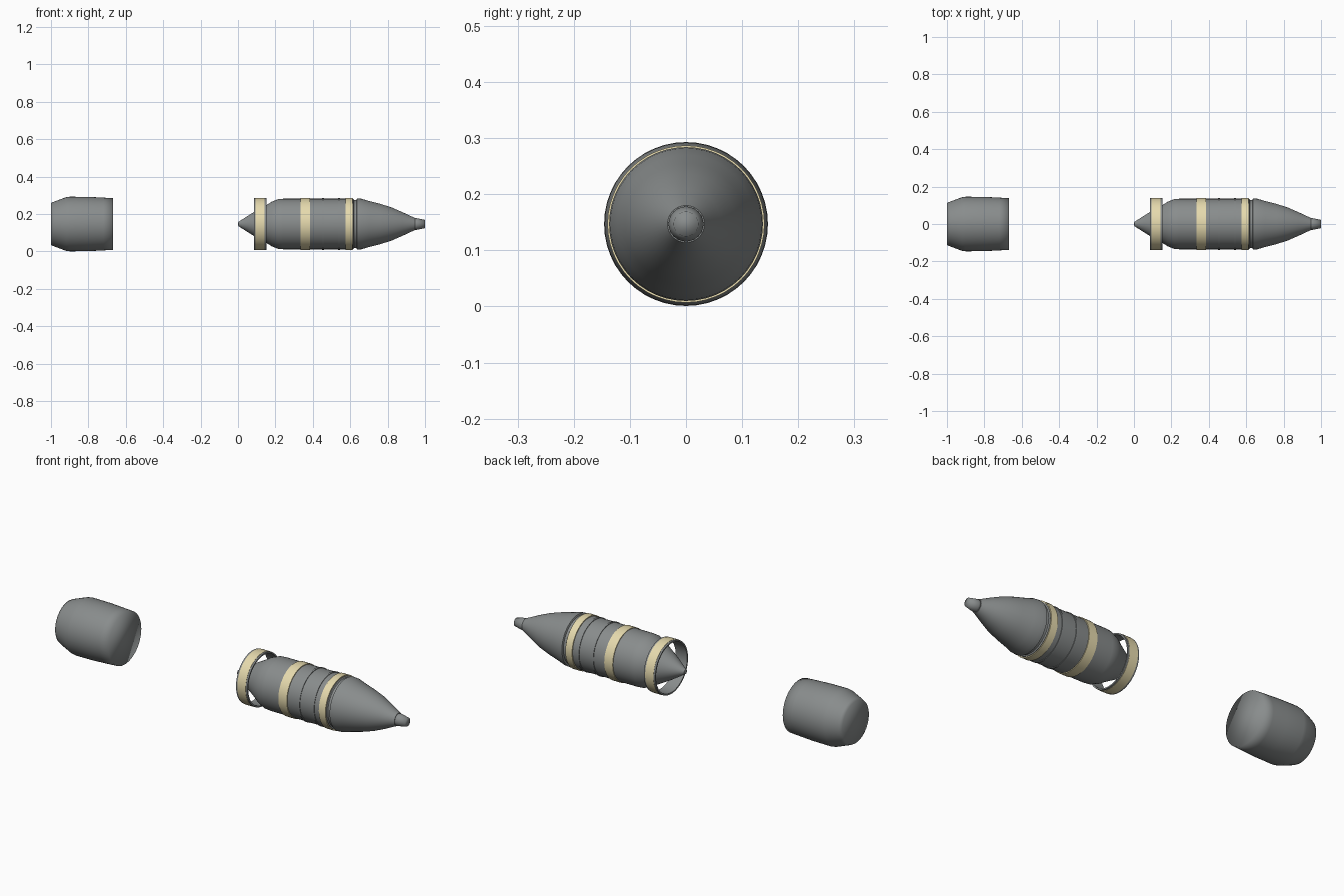
import bpy, math

cube = bpy.data.objects.get("Cube")
if cube:
    bpy.data.objects.remove(cube, do_unlink=True)

SIDES = 48
AXIS_Z = 0.147


def make_material(name, rgb):
    m = bpy.data.materials.new(name)
    m.diffuse_color = (*rgb, 1)
    m.use_nodes = True
    bsdf = m.node_tree.nodes["Principled BSDF"]
    bsdf.inputs["Base Color"].default_value = (*rgb, 1)
    bsdf.inputs["Roughness"].default_value = 0.6
    return m


GREY = make_material("steel grey", (0.25, 0.265, 0.265))
BEIGE = make_material("pale brass", (0.79, 0.7, 0.42))


def lathe(name, profile, mat, closed_loop=False, angle=30):
    """Turn an (x, radius) profile, listed from -x to +x, about the long axis."""
    verts, faces = [], []
    for x, r in profile:
        for i in range(SIDES):
            a = math.tau * i / SIDES
            verts.append((x, r * math.cos(a), AXIS_Z + r * math.sin(a)))
    n = len(profile)
    for k in range(n if closed_loop else n - 1):
        p, q = k * SIDES, (k + 1) % n * SIDES
        for i in range(SIDES):
            j = (i + 1) % SIDES
            faces.append((p + i, q + i, q + j, p + j))
    if not closed_loop:
        faces.append(tuple(range(SIDES)))
        faces.append(tuple(reversed(range((n - 1) * SIDES, n * SIDES))))
    mesh = bpy.data.meshes.new(name)
    mesh.from_pydata(verts, [], [tuple(reversed(f)) for f in faces])
    mesh.materials.append(mat)
    obj = bpy.data.objects.new(name, mesh)
    bpy.context.collection.objects.link(obj)
    bpy.ops.object.select_all(action="DESELECT")
    obj.select_set(True)
    bpy.context.view_layer.objects.active = obj
    bpy.ops.object.shade_smooth_by_angle(angle=math.radians(angle))
    return obj


def ring(name, x0, x1, inner, outer, mat):
    return lathe(name, [(x0, inner), (x0, outer), (x1, outer), (x1, inner)], mat, True)


# Separate casing, tapered at its rear end, with soft shading over both ends
lathe("casing", [(-1, 0.112), (-0.985, 0.119), (-0.92, 0.143), (-0.9, 0.146),
                 (-0.8, 0.145), (-0.72, 0.141), (-0.667, 0.138)], GREY, angle=180)

# Main body with a conical tail
lathe("body", [(0, 0.003), (0.003, 0.012), (0.085, 0.064), (0.15, 0.1), (0.18, 0.119),
               (0.215, 0.133), (0.24, 0.135), (0.616, 0.135), (0.62, 0.129),
               (0.64, 0.129)], GREY)

# Nose running into a blunt fuse tip
lathe("nose", [(0.632, 0.128), (0.636, 0.137), (0.66, 0.135), (0.7, 0.123), (0.76, 0.108),
               (0.82, 0.089), (0.88, 0.063), (0.92, 0.044), (0.945, 0.033)], GREY)
lathe("nose_tip", [(0.943, 0.031), (0.955, 0.031), (1, 0.022)], GREY, angle=180)

# Open ring standing free around the tail, with rims either side of its band
ring("tail_ring", 0.085, 0.152, 0.131, 0.1385, GREY)
ring("tail_band", 0.094, 0.143, 0.136, 0.14, BEIGE)

# Driving bands and thin collars along the body
ring("middle_band", 0.335, 0.385, 0.13, 0.139, BEIGE)
ring("front_band", 0.574, 0.613, 0.13, 0.14, BEIGE)
for label, x in (("rear", 0.45), ("front", 0.535)):
    ring(label + "_collar", x, x + 0.01, 0.13, 0.138, GREY)
